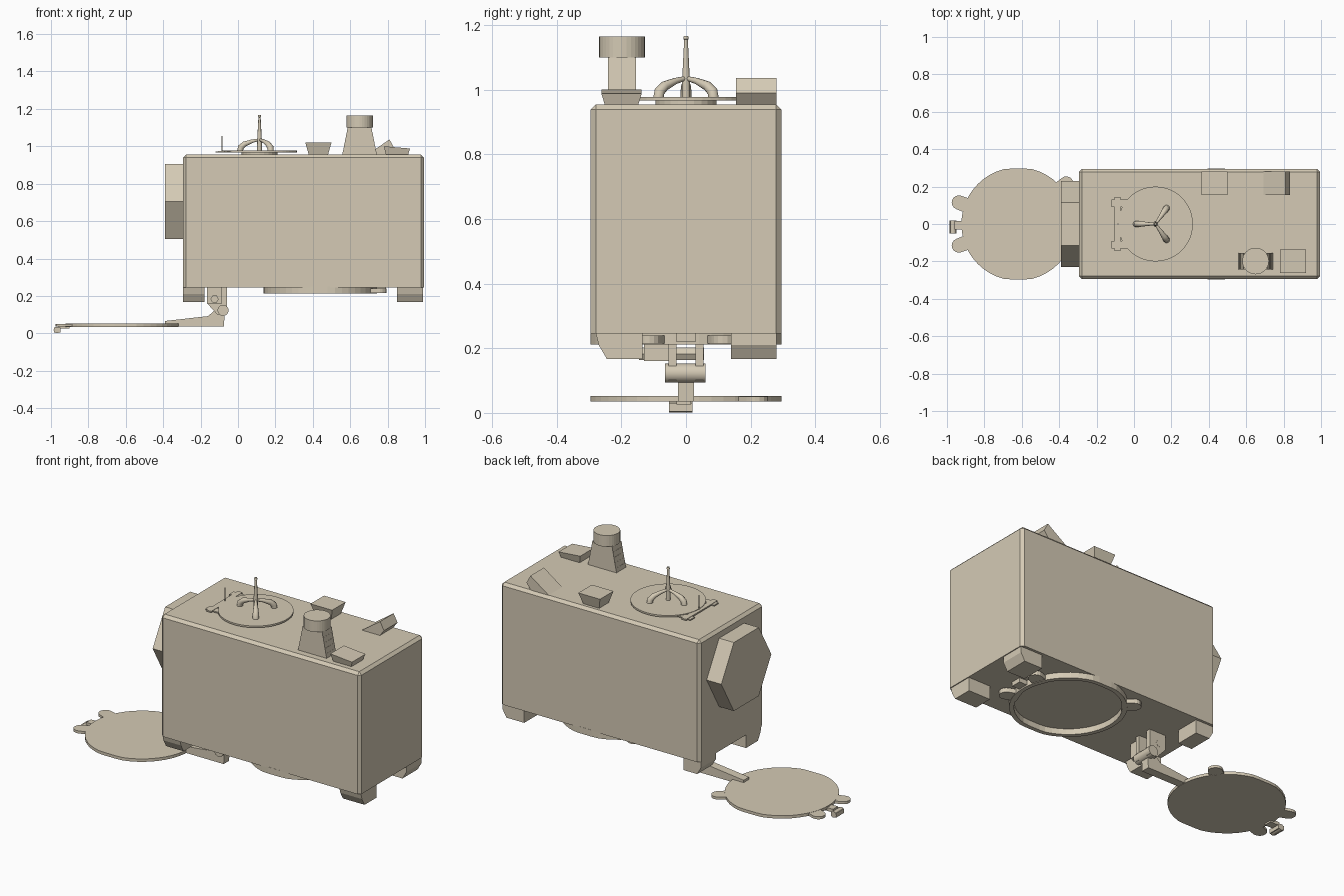
import bpy, bmesh, math
from mathutils import Vector, Matrix

if "Cube" in bpy.data.objects:
    bpy.data.objects.remove(bpy.data.objects["Cube"], do_unlink=True)

paint = bpy.data.materials.new("khaki_paint")
paint.use_nodes = True
KHAKI = (0.66, 0.59, 0.46, 1)
paint.diffuse_color = KHAKI
paint.node_tree.nodes["Principled BSDF"].inputs["Base Color"].default_value = KHAKI


def finish(name, bm):
    bmesh.ops.recalc_face_normals(bm, faces=bm.faces)
    mesh = bpy.data.meshes.new(name)
    bm.to_mesh(mesh)
    bm.free()
    mesh.materials.append(paint)
    obj = bpy.data.objects.new(name, mesh)
    bpy.context.collection.objects.link(obj)
    return obj


def box(name, x, y, z, flare=0.0):
    """Box from ranges; flare shrinks the bottom."""
    bm = bmesh.new()
    bmesh.ops.create_cube(bm, size=1)
    for v in bm.verts:
        f = flare if v.co.z < 0 else 0
        v.co = [(r[0] + r[1]) / 2 + math.copysign((r[1] - r[0]) / 2 - s, c)
                for r, c, s in zip((x, y, z), v.co, (f, f, 0))]
    return finish(name, bm)


def prism(name, points, axis, lo, hi):
    """Extrude a 2D outline along the named axis."""
    def place(p, d):
        return {"x": (d, *p), "y": (p[0], d, p[1]), "z": (*p, d)}[axis]
    bm = bmesh.new()
    rings = [[bm.verts.new(place(p, d)) for p in points] for d in (lo, hi)]
    for ring in rings:
        bm.faces.new(ring)
    n = len(points)
    for i in range(n):
        j = (i + 1) % n
        bm.faces.new((rings[0][i], rings[0][j], rings[1][j], rings[1][i]))
    return finish(name, bm)


def circle(cx, cy, r, n=48, clip=9.0):
    turns = [math.tau * i / n for i in range(n)]
    return [(cx + r * math.cos(a), cy + max(-clip, min(clip, r * math.sin(a))))
            for a in turns]


def rod(name, path, radii, sides=10):
    """Tapered tube through a path of points."""
    bm = bmesh.new()
    path = [Vector(p) for p in path]
    rings = []
    for i, p in enumerate(path):
        way = path[min(i + 1, len(path) - 1)] - path[max(i - 1, 0)]
        turn = way.to_track_quat("Z", "Y")
        rings.append([bm.verts.new(p + turn @ Vector((x, y, 0)))
                      for x, y in circle(0, 0, radii[i], sides)])
    for a, b in zip(rings, rings[1:]):
        for i in range(sides):
            j = (i + 1) % sides
            bm.faces.new((a[i], a[j], b[j], b[i]))
    bm.faces.new(rings[0])
    bm.faces.new(rings[-1])
    obj = finish(name, bm)
    bpy.context.view_layer.objects.active = obj
    obj.select_set(True)
    bpy.ops.object.shade_smooth_by_angle(angle=math.radians(40))
    obj.select_set(False)


def ear(name, centre, degrees, reach, z):
    """Rounded tab pointing outward from a hatch rim."""
    a = math.radians(degrees)
    tip = [math.pi * (i / 8 - 0.5) for i in range(9)]
    shape = [(0.27, -0.04)] + [(reach - 0.038 + 0.038 * math.cos(t),
                               0.038 * math.sin(t)) for t in tip] + [(0.27, 0.04)]
    prism(name, [(centre + u * math.cos(a) - v * math.sin(a),
                  u * math.sin(a) + v * math.cos(a)) for u, v in shape], "z", *z)


# Main housing, chamfered everywhere but along the bottom
bm = bmesh.new()
bmesh.ops.create_cube(bm, size=1)
bmesh.ops.transform(bm, verts=bm.verts,
                    matrix=Matrix.Translation((0.35, 0, 0.6)) @ Matrix.Diagonal((1.29, 0.59, 0.71, 1)))
edges = [e for e in bm.edges if max(v.co.z for v in e.verts) > 0.6]
bmesh.ops.bevel(bm, geom=edges, offset=0.016, segments=1, affect="EDGES")
finish("housing", bm)

# Hexagonal end cover
prism("hexagonal_cover", circle(0, 0.705, 0.231, 6), "x", -0.39, -0.29)

# Corner feet with sloped outer faces
for side, x0, x1 in (("right", -0.293, -0.18), ("left", 0.85, 0.99)):
    prism("front_foot_" + side, [(-0.28, 0.25), (-0.27, 0.21), (-0.245, 0.167),
                                 (-0.135, 0.167), (-0.135, 0.25)], "x", x0, x1)
    out, sign = (x0, 1) if side == "right" else (x1, -1)
    inner = x1 if side == "right" else x0
    prism("back_foot_" + side, [(out, 0.25), (out, 0.21), (out + sign * 0.025, 0.167),
                                (inner, 0.167), (inner, 0.25)], "y", 0.14, 0.28)

# Hatch rim under the housing
RIM, LID = 0.44, -0.62
bm = bmesh.new()
loops = []
for r, clip in ((0.303, 0.296), (0.278, 0.272)):
    for z in (0.212, 0.25):
        loops.append([bm.verts.new((x, y, z)) for x, y in circle(RIM, 0, r, 48, clip)])
for a, b in ((0, 1), (2, 3), (0, 2), (1, 3)):
    for i in range(48):
        j = (i + 1) % 48
        bm.faces.new((loops[a][i], loops[a][j], loops[b][j], loops[b][i]))
finish("hatch_rim", bm)

# Open hatch lid and the matching ears
prism("hatch_lid", circle(LID, 0, 0.303, 48, 0.296), "z", 0.035, 0.052)
for i, angle in enumerate((20, -20, 140)):
    ear(f"rim_ear_{i}", RIM, angle, 0.375, (0.215, 0.24))
    ear(f"lid_ear_{i}", LID, 180 - angle, 0.375, (0.036, 0.051))
box("rim_latch", (0.72, 0.79), (-0.03, 0.03), (0.22, 0.25))

# Lid latch
box("latch_block", (-0.985, -0.95), (-0.052, 0.02), (0.005, 0.03))
rod("latch_pin", [(-0.968, -0.052, 0.018), (-0.968, 0.02, 0.018)], [0.018] * 2)
box("latch_strap", (-0.96, -0.90), (-0.03, 0.015), (0.026, 0.045))

# Hinge arm, lugs and pivot
prism("hinge_arm", [(-0.39, 0.036), (-0.39, 0.066), (-0.16, 0.092), (-0.10, 0.145),
                    (-0.07, 0.145), (-0.075, 0.036)], "y", -0.025, 0.025)
for i, y in enumerate((-0.042, 0.042)):
    prism(f"hinge_lug_{i}", [(-0.165, 0.25), (-0.165, 0.16), (-0.11, 0.10),
                             (-0.06, 0.10), (-0.06, 0.25)], "y", y - 0.012, y + 0.012)
rod("hinge_pivot", [(-0.08, -0.065, 0.123), (-0.08, 0.06, 0.123)], [0.03] * 2, 14)
rod("hinge_bolt", [(-0.125, -0.145, 0.183), (-0.125, 0.055, 0.183)], [0.022] * 2, 6)
box("hinge_drive", (-0.165, -0.085), (-0.13, -0.04), (0.16, 0.25))

# Round roof plate with its pedestal and hinge bar
MAST = 0.115
prism("roof_plate_base", circle(MAST, 0, 0.095, 24), "z", 0.95, 0.97)
prism("roof_plate", circle(MAST, 0, 0.2), "z", 0.967, 0.977)
box("roof_hinge_bar", (-0.103, -0.072), (-0.145, 0.145), (0.967, 0.975))
for y in (-0.11, 0.11):
    box("roof_hinge_tab", (-0.12, -0.03), (y - 0.02, y + 0.02), (0.966, 0.973))
rod("whip_antenna", [(-0.085, 0, 0.97), (-0.085, 0, 1.055)], [0.003] * 2, 6)

# Mast on three curved legs
rod("mast", [(MAST, 0, 0.97), (MAST, 0, 1.04), (MAST, 0, 1.155), (MAST, 0, 1.157), (MAST, 0, 1.167)],
    [0.013, 0.012, 0.006, 0.009, 0.007])
for angle in (180, 55, -55):
    a = math.radians(angle)
    arc = [(0.005, 1.035), (0.04, 1.027), (0.08, 1.012), (0.1, 0.995), (0.104, 0.972)]
    rod("mast_leg", [(MAST + r * math.cos(a), r * math.sin(a), z) for r, z in arc],
        [0.007, 0.01, 0.015, 0.017, 0.017])

# Periscope: tapered body with stepped ends and a round head
steps = 5
end = []
for i in range(steps):
    z, inset = 0.95 + 0.03 * i, 0.006 * i
    end += [(0.093 - inset, z), (0.088 - inset, z + 0.03)]
prism("periscope_body", [(0.65 + x, z) for x, z in end] +
      [(0.65 - x, z) for x, z in reversed(end)], "y", -0.242, -0.155)
prism("periscope_head", circle(0.65, -0.198, 0.071, 32), "z", 1.1, 1.165)

# Roof fittings
prism("roof_wedge", [(0.685, 0.95), (0.81, 1.037), (0.835, 0.99), (0.805, 0.95)], "y", 0.155, 0.28)
box("roof_block_back", (0.36, 0.5), (0.155, 0.28), (0.95, 1.02), 0.02)
front_block = box("roof_block_front", (0.78, 0.92), (-0.262, -0.137), (0.95, 0.988), 0.012)
for v in front_block.data.vertices:
    if v.co.z > 0.97 and v.co.x < 0.85:
        v.co.z += 0.012
